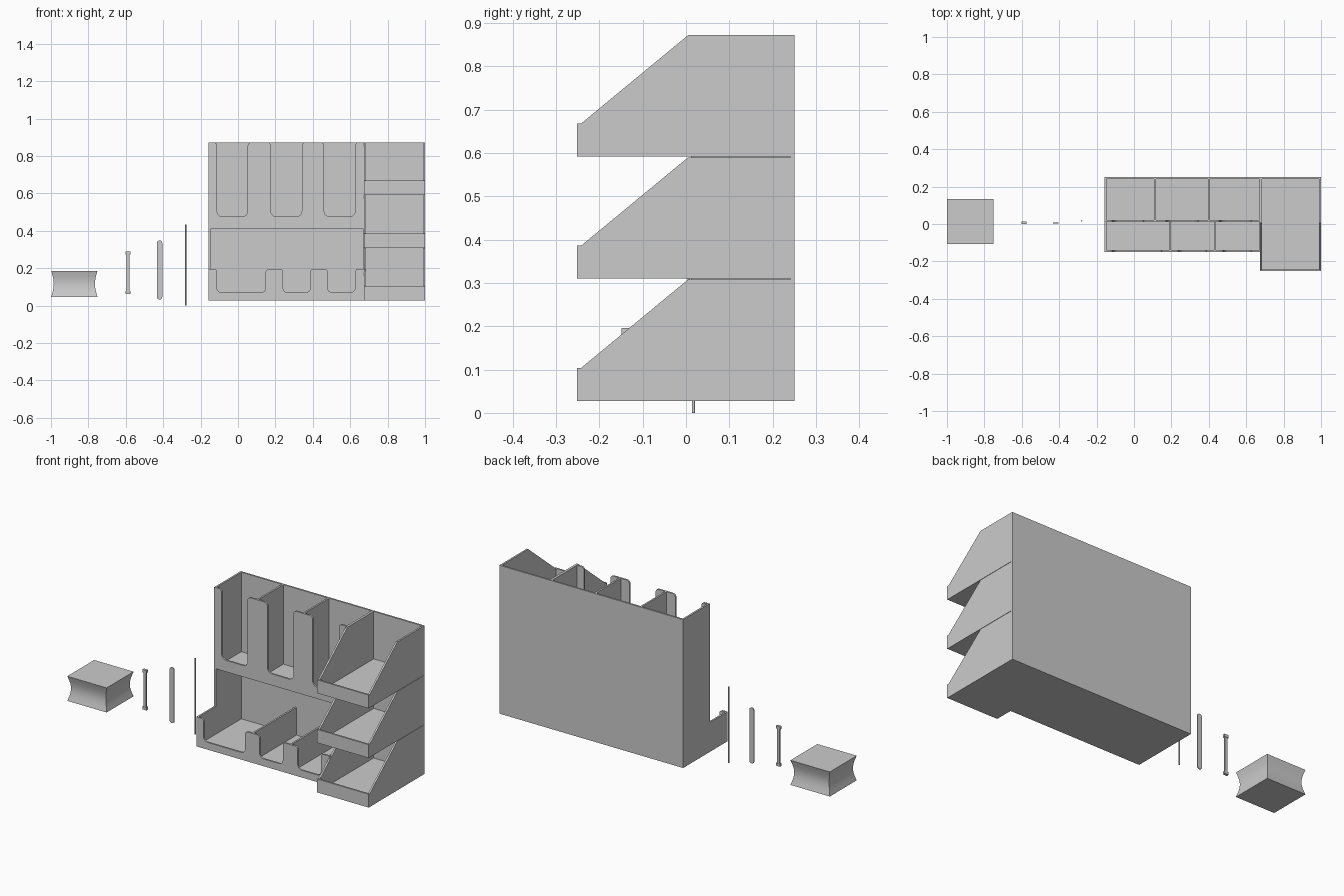
import bpy, bmesh
from math import sin, cos, pi
from mathutils import Vector

if "Cube" in bpy.data.objects:
    bpy.data.objects.remove(bpy.data.objects["Cube"])


def finish(name, bm):
    bmesh.ops.recalc_face_normals(bm, faces=bm.faces[:])
    me = bpy.data.meshes.new(name)
    bm.to_mesh(me)
    bm.free()
    ob = bpy.data.objects.new(name, me)
    bpy.context.collection.objects.link(ob)
    return ob


def prism(name, pts, axis, a, b):
    """Extrude a 2D profile: axis 'x' uses (y, z), axis 'y' uses (x, z)."""
    bm = bmesh.new()
    place = (lambda p: (a, p[0], p[1])) if axis == 'x' else (lambda p: (p[0], a, p[1]))
    face = bm.faces.new([bm.verts.new(place(p)) for p in pts])
    new = bmesh.ops.extrude_face_region(bm, geom=[face])['geom']
    shift = Vector((b - a, 0, 0)) if axis == 'x' else Vector((0, b - a, 0))
    bmesh.ops.translate(bm, vec=shift, verts=[v for v in new if isinstance(v, bmesh.types.BMVert)])
    return finish(name, bm)


def box(name, x0, x1, y0, y1, z0, z1):
    return prism(name, [(x0, z0), (x1, z0), (x1, z1), (x0, z1)], 'y', y0, y1)


def fillet(corners, steps=6):
    """Round each (x, z, radius) corner of a right-angled outline."""
    out = []
    for i, (x, z, r) in enumerate(corners):
        p = Vector((x, z))
        if r == 0:
            out.append(p)
            continue
        u = (Vector(corners[i - 1][:2]) - p).normalized()
        v = (Vector(corners[(i + 1) % len(corners)][:2]) - p).normalized()
        for k in range(steps + 1):
            t = k / steps * pi / 2
            out.append(p + u * r * (1 - sin(t)) + v * r * (1 - cos(t)))
    return out


def slotted_front(name, slots, z0, zslot, z1, y0, rt, rb):
    pts = [(L, z0, 0), (R, z0, 0), (R, z1, 0)]
    for s, e in reversed(slots):
        pts += [(e, z1, rt), (e, zslot, rb), (s, zslot, rb), (s, z1, rt)]
    pts.append((L, z1, 0))
    prism(name, fillet(pts), 'y', y0, y0 + T)


T = 0.010
L, R, RIGHT = -0.158, 0.675, 0.999
BACK, ZB, ZT = 0.251, 0.028, 0.872
FRONT_UP, FRONT_LOW = 0.012, -0.149

# Shared back panel
box("back_panel", L, RIGHT, BACK - T, BACK, ZB, ZT)

# Left cabinet: stepped outer side wall
prism("left_side_wall", [(BACK - T, ZB), (BACK - T, ZT), (FRONT_UP, ZT), (FRONT_UP, 0.196),
                         (FRONT_LOW, 0.196), (FRONT_LOW, ZB)], 'x', L, L + T)
box("lower_floor", L, R, FRONT_LOW, BACK - T, ZB, ZB + T)
box("upper_floor", L, R, FRONT_UP, BACK - T, 0.410, 0.410 + T)
prism("inner_side_wall", [(FRONT_LOW, ZB), (BACK - T, ZB), (BACK - T, ZT), (FRONT_UP, ZT),
                          (FRONT_UP, 0.196), (FRONT_LOW, 0.196)], 'x', R - 0.004, R + 0.004)

# Slotted fronts and dividers
slotted_front("upper_front", [(-0.112, 0.052), (0.176, 0.341), (0.461, 0.626)],
              0.410, 0.475, ZT, FRONT_UP, 0.018, 0.03)
slotted_front("lower_front", [(-0.112, 0.148), (0.241, 0.386), (0.480, 0.626)],
              ZB, 0.069, 0.196, FRONT_LOW, 0.018, 0.025)
for x in (0.112, 0.400):
    box("upper_divider", x - T / 2, x + T / 2, FRONT_UP + T, BACK - T, 0.42, ZT)
for x in (0.194, 0.432):
    box("lower_divider", x - T / 2, x + T / 2, FRONT_LOW + T, BACK - T, ZB + T, 0.196)

# Three stacked bins with sloped sides
for z in (0.028, 0.310, 0.592):
    y0, y1 = -0.252, BACK - T
    side = [(y0, z), (y1, z), (y1, z + 0.280), (0.005, z + 0.280), (y0 + T, z + 0.076), (y0, z + 0.076)]
    prism("bin_side", side, 'x', R, R + T)
    prism("bin_side", side, 'x', RIGHT - T, RIGHT)
    box("bin_floor", R + T, RIGHT - T, y0, y1, z, z + T)
    box("bin_front", R + T, RIGHT - T, y0, y0 + T, z, z + 0.076)

# Loose block with slightly waisted sides
bm = bmesh.new()
rings = []
N = 10
for i in range(N + 1):
    t = i / N
    s = 0.014 * sin(pi * t)
    x0, x1, y0, y1 = -0.999 + s, -0.751 - s, -0.108 + s, 0.134 - s
    z = 0.046 + 0.140 * t
    rings.append([bm.verts.new(c) for c in ((x0, y0, z), (x1, y0, z), (x1, y1, z), (x0, y1, z))])
for a, b in zip(rings, rings[1:]):
    for k in range(4):
        bm.faces.new((a[k], a[(k + 1) % 4], b[(k + 1) % 4], b[k]))
bm.faces.new(rings[0])
bm.faces.new(rings[-1])
block = finish("waisted_block", bm)
bpy.context.view_layer.objects.active = block
block.select_set(True)
bpy.ops.object.shade_smooth_by_angle()

# Loose bar with wider end caps
box("bar_shaft", -0.597, -0.581, 0.002, 0.012, 0.07, 0.285)
for z in (0.063, 0.274):
    box("bar_cap", -0.602, -0.576, 0.000, 0.014, z, z + 0.016)

# Loose flat stick with round ends
prism("flat_stick", fillet([(-0.433, 0.032, 0.013), (-0.405, 0.032, 0.013),
                            (-0.405, 0.348, 0.013), (-0.433, 0.348, 0.013)]), 'y', 0.004, 0.009)

# Loose thin rod
bm = bmesh.new()
bmesh.ops.create_cone(bm, cap_ends=True, segments=12, radius1=0.0035, radius2=0.0035, depth=0.434)
bmesh.ops.translate(bm, vec=(-0.280, 0.017, 0.217), verts=bm.verts[:])
finish("thin_rod", bm)
